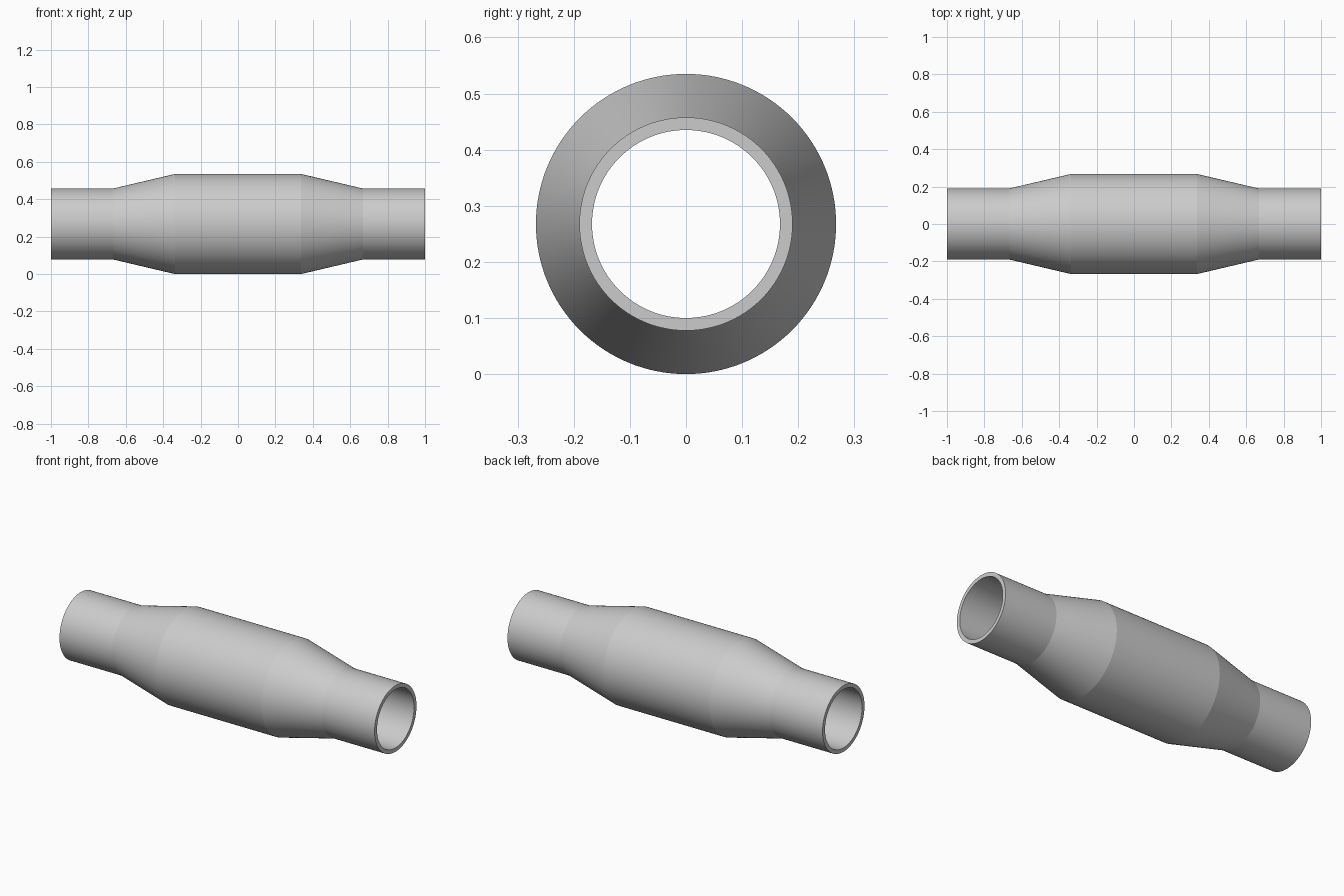
import bpy, bmesh, math
from mathutils import Matrix, Vector

if "Cube" in bpy.data.objects:
    bpy.data.objects.remove(bpy.data.objects["Cube"])

R_MID, R_END, R_BORE = 0.2675, 0.19, 0.1675
SEGMENTS = 128

# closed half-section (x, radius): stepped outside, straight bore
half = [(1.0, R_BORE), (1.0, R_END), (0.667, R_END), (0.337, R_MID)]
profile = half + [(-x, r) for x, r in reversed(half)]

# revolve the section around the x axis
bm = bmesh.new()
verts = [bm.verts.new((x, 0, r)) for x, r in profile]
edges = [bm.edges.new((verts[i], verts[(i + 1) % len(verts)])) for i in range(len(verts))]
bmesh.ops.spin(bm, geom=verts + edges, cent=(0, 0, 0), axis=(1, 0, 0),
               angle=2 * math.pi, steps=SEGMENTS, use_merge=True)
bmesh.ops.remove_doubles(bm, verts=bm.verts, dist=1e-5)
bmesh.ops.recalc_face_normals(bm, faces=bm.faces)
bmesh.ops.translate(bm, verts=bm.verts, vec=(0, 0, R_MID))

mesh = bpy.data.meshes.new("tapered_sleeve")
bm.to_mesh(mesh)
bm.free()
sleeve = bpy.data.objects.new("tapered_sleeve", mesh)
bpy.context.collection.objects.link(sleeve)

# smooth around, crisp at the taper and end edges
bpy.context.view_layer.objects.active = sleeve
sleeve.select_set(True)
bpy.ops.object.shade_smooth_by_angle(angle=math.radians(8))
